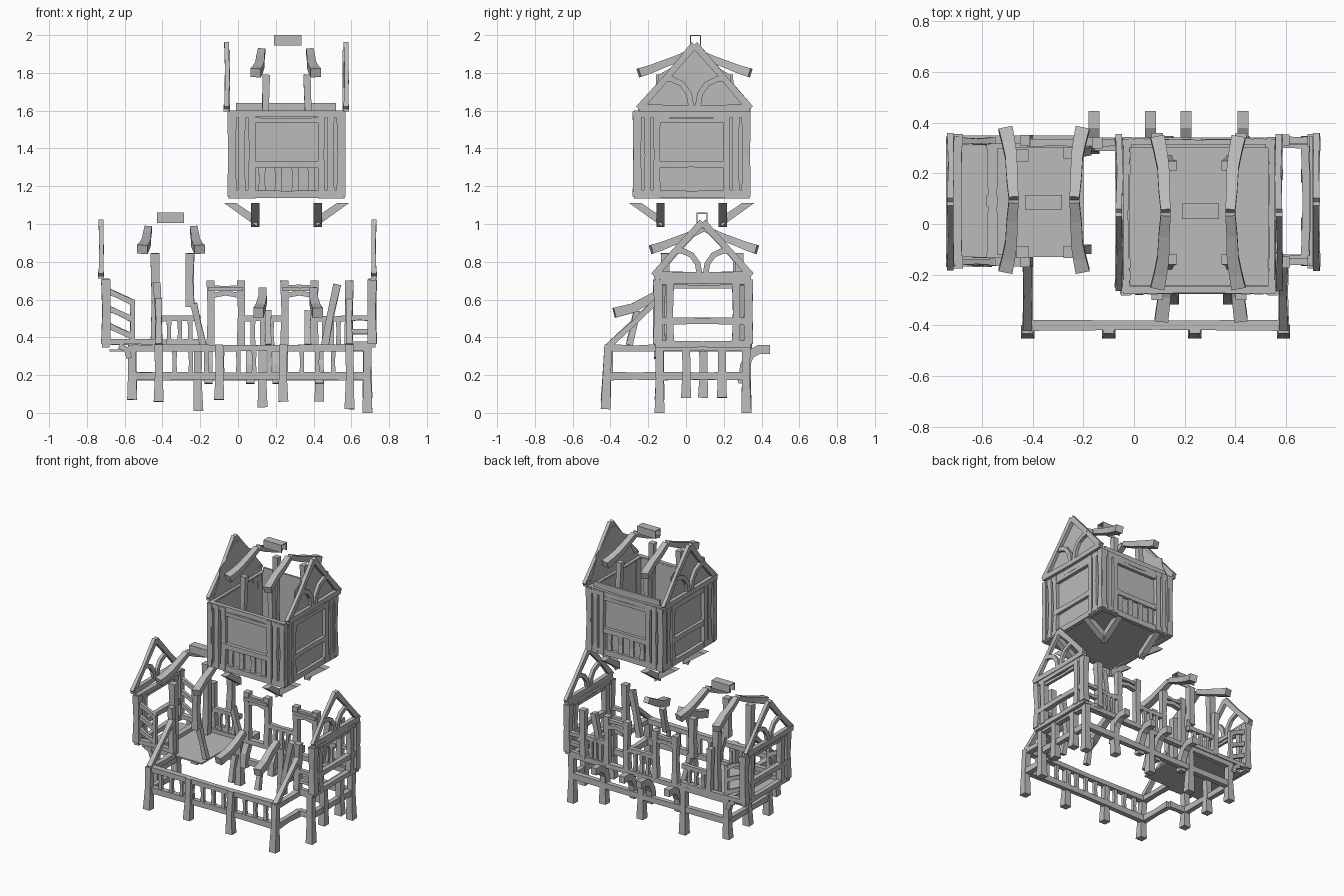
import bpy, bmesh, math, random
from mathutils import Vector as V

if "Cube" in bpy.data.objects:
    bpy.data.objects.remove(bpy.data.objects["Cube"])

random.seed(4)
mat = bpy.data.materials.new("plain_grey")
mat.diffuse_color = (0.5, 0.5, 0.5, 1)
mat.use_nodes = True
mat.node_tree.nodes["Principled BSDF"].inputs["Base Color"].default_value = mat.diffuse_color
parts = {}


def get(name):
    if name not in parts:
        parts[name] = bmesh.new()
    return parts[name]


def beam(name, pts, w, d=None, side=None, taper=(1.08, 1.08), wob=0.004):
    """Hand-hewn rectangular timber swept along a short path."""
    bm, d = get(name), d or w
    pts = [V(p) for p in pts]
    if len(pts) == 2:
        m = (pts[0] + pts[1]) / 2 + V([random.uniform(-wob, wob) for _ in range(3)])
        pts = [pts[0], m, pts[1]]
        scales = [taper[0], 0.9, taper[1]]
    else:
        n = len(pts) - 1
        scales = [taper[0] + (taper[1] - taper[0]) * i / n for i in range(n + 1)]
    rings = []
    for i, p in enumerate(pts):
        t = (pts[min(i + 1, len(pts) - 1)] - pts[max(i - 1, 0)]).normalized()
        s = V(side) if side else (V((1, 0, 0)) if abs(t.z) > 0.8 else t.cross(V((0, 0, 1))))
        s = (s - t * s.dot(t)).normalized()
        u = t.cross(s)
        k = scales[i] / 2
        rings.append([bm.verts.new(p + s * a * w * k + u * b * d * k)
                      for a, b in ((-1, -1), (1, -1), (1, 1), (-1, 1))])
    for a, b in zip(rings, rings[1:]):
        for j in range(4):
            bm.faces.new((a[j], a[(j + 1) % 4], b[(j + 1) % 4], b[j]))
    bm.faces.new(rings[0][::-1])
    bm.faces.new(rings[-1])


def prism(name, a, b):
    """Solid between two matching outlines."""
    bm = get(name)
    a, b = [bm.verts.new(p) for p in a], [bm.verts.new(p) for p in b]
    bm.faces.new(a[::-1])
    bm.faces.new(b)
    for i in range(len(a)):
        j = (i + 1) % len(a)
        bm.faces.new((a[i], a[j], b[j], b[i]))


def box(name, lo, hi):
    q = [(lo[0], lo[1]), (hi[0], lo[1]), (hi[0], hi[1]), (lo[0], hi[1])]
    prism(name, [(*p, lo[2]) for p in q], [(*p, hi[2]) for p in q])


def gable(name, x, y0, y1, zb, zt):
    yc, h = (y0 + y1) / 2, zt - zb
    X = (1, 0, 0)
    beam(name, [(x, y0, zb + .015), (x, y1, zb + .015)], .03, .035)
    for s, ye in ((-1, y0), (1, y1)):
        hw = abs(ye - yc)
        beam(name, [(x, ye, zb + .01), (x, yc, zt - .02)], .024, .036, X)
        # curved brace from the middle of the sill out to the rafter
        beam(name, [(x, yc + s * hw * a, zb + h * b) for a, b in
                    ((.06, .06), (.1, .24), (.22, .38), (.4, .45), (.54, .46))], .02, .028, X)


def rafters(name, xa, xb, yc, half, ze, zr):
    """Two bowed rafter pairs, splayed outwards at the eaves."""
    for s, x in ((-1, xa), (1, xb)):
        for q in (-1, 1):
            beam(name, [(x + s * .032 * b, yc + q * half * a, ze + (zr - ze) * c) for a, b, c in
                        ((.02, 0, 1), (.3, .2, .66), (.6, .3, .36), (.82, .65, .14), (1, 1, 0))],
                 .046, .04, (1, 0, 0), (.85, 1.2))


def ridge_cap(name, x0, x1, y, z0, z1):
    box(name, (x0, y - .03, z1 - .006), (x1, y + .03, z1))
    for s in (-1, 1):
        box(name, (x0, y + s * .027 - .003, z0), (x1, y + s * .027 + .003, z1 - .006))


# ---- Floating tower: four sides, floor, brackets ----
cx, cy, H = .257, .03, .285


def rot(k, u, out, z):
    a = k * math.pi / 2
    x, y = u, -(H + out)
    return (cx + x * math.cos(a) - y * math.sin(a), cy + x * math.sin(a) + y * math.cos(a), z)


for k in range(4):
    def R(u, o, z):
        return rot(k, u, o, z)
    p, q = R(-.28, -.012, 1.15), R(.28, -.004, 1.59)
    box("tower_wall_panel", [min(a, b) for a, b in zip(p, q)], [max(a, b) for a, b in zip(p, q)])
    sd = tuple(V(R(1, 0, 0)) - V(R(0, 0, 0)))
    for u, w in ((-.288, .045), (-.235, .035), (-.185, .036), (.185, .036), (.235, .035), (.288, .045)):
        beam("tower_post", [R(u, .005, 1.145), R(u, .005, 1.595)], w, .035, sd)
    for z, d, e in ((1.158, .042, .3), (1.582, .036, .3), (1.315, .036, .2), (1.55, .026, .2)):
        beam("tower_rail", [R(-e, .005, z), R(e, .005, z)], .03, d)
    if k % 2 == 0:
        for u in (-.13, -.045, .045, .13):
            beam("tower_baluster", [R(u, 0, 1.17), R(u, 0, 1.3)], .035, .02, sd)
    # wedge-ended diagonal brackets below each side
    for u in (-.165, .165):
        prof = ((.045, 1.11), (-.02, 1.11), (-.13, 1.035), (-.13, .985))
        prism("tower_bracket", [R(u - .022, o, z) for o, z in prof], [R(u + .022, o, z) for o, z in prof])
box("tower_floor", (-.03, -.25, 1.145), (.54, .31, 1.165))
box("tower_back_board", (-.01, .30, 1.56), (.52, .315, 1.64))
for x, s in ((.15, -1), (.365, 1)):
    for y, t in ((.23, 1), (-.14, -1)):
        beam("tower_inner_post", [(x + s * .02, y + t * .02, 1.165), (x, y, 1.79)], .036)
for x, s in ((-.06, 1), (.572, -1)):
    gable("tower_gable", x, -.25, .34, 1.6, 1.97)
    # infill following the swept roof line, set inside the frame
    half = ((.27, 1.595), (.23, 1.66), (.2, 1.72), (.19, 1.79), (.12, 1.83), (.03, 1.92))
    out = [(.045 + a, z) for a, z in half] + [(.045 - a, z) for a, z in half[::-1]]
    prism("tower_gable_infill", [(x + s * .012, *p) for p in out], [(x + s * .018, *p) for p in out])
rafters("tower_rafter", .125, .38, .045, .295, 1.80, 1.915)
ridge_cap("tower_ridge_cap", .19, .335, .05, 1.945, 2.0)

# ---- Ground storey: stepped ring of sill, top beam and front balusters ----
ring = [(-.56, .32), (.68, .32), (.68, -.14), (.59, -.14), (.59, -.40), (-.42, -.40), (-.42, -.14), (-.56, -.14)]
for a, b in zip(ring, ring[1:] + ring[:1]):
    P, Q = V(a), V(b)
    beam("ground_top_beam", [(*P, .345), (*Q, .345)], .04, .035)
    beam("ground_sill", [(*P, .195), (*Q, .195)], .035, .042)
    if a[1] == b[1] == -.40:
        for i in range(1, 12):
            c = P.lerp(Q, i / 12)
            beam("ground_baluster", [(*c, .2), (*c, .335)], .024)
for x, y, z in ((-.56, .32, .07), (-.56, -.14, .07), (-.42, -.41, .06), (-.1, -.41, .07), (.24, -.41, .06),
                (.59, -.41, .02), (.685, -.14, .0), (.685, .32, .0), (.43, .32, .06), (.13, .32, .03),
                (-.21, .32, .01), (.685, 0, .08), (.685, .19, .08), (-.56, .09, .08)):
    lean = -.015 if y < -.3 else 0
    beam("ground_post", [(x, y + lean, z), (x, y, .36)], .046, None, None, (1.15, .95))

# ---- Upper storey wings: side walls, posts, gables ----
for x, g in ((-.70, -.725), (.71, .72)):
    for y in (-.15, .33):
        beam("wing_corner_post", [(x, y, .365), (x, y, .705)], .046)
    for y in (-.085, .265):
        beam("wing_side_post", [(x, y, .37), (x, y, .69)], .04)
    for z, d in ((.365, .035), (.485, .036), (.695, .03)):
        beam("wing_side_rail", [(x, -.165, z), (x, .345, z)], .035, d)
    beam("wing_side_rail", [(x, -.08, .67), (x, .27, .67)], .02, .02)
    gable("wing_gable", g, -.17, .345, .715, 1.03)

# left wing
box("left_floor", (-.68, -.13, .325), (-.2, .31, .335))
for y in (-.15, .33):
    beam("left_floor_beam", [(-.72, y, .375), (-.4 if y < 0 else -.2, y, .375)], .035, .03)
    beam("left_wall_post", [(-.42, y, .37), (-.43, y, .69)], .038)
    for z in (.63, .54, .45):
        beam("left_slanted_rail", [(-.69, y, z + .015), (-.56, y, z - .045)], .022, .03)
    beam("left_slanted_rail", [(-.56, y, .37), (-.56, y, .6)], .025)
    # curved bracket under the overhang
    beam("left_overhang_bracket", [(-.63, y, .355), (-.59, y, .335), (-.575, y, .29)], .035, .028, (0, 1, 0))
for x, y, z0 in ((-.44, .27, .33), (-.44, -.11, .33), (-.255, .28, .56), (-.255, -.11, .56)):
    beam("left_inner_post", [(x, y, z0), (x, y, .845)], .044)
for y in (-.11, .28):
    beam("left_leaning_post", [(-.235, y, .58), (-.185, y + .01, .36)], .034)
rafters("left_rafter", -.475, -.235, .095, .28, .865, .975)
ridge_cap("left_ridge_cap", -.43, -.285, .085, 1.005, 1.06)

# right wing
for y in (-.15, .33):
    beam("right_wall_post", [(.585, y, .365), (.59, y, .70)], .042)
    for z in (.365, .5, .43):
        beam("right_wall_rail", [(.57, y, z), (.72, y, z)], .03, .026)
for y in (-.13, .3):
    beam("right_leaning_post", [(.46, y, .36), (.525, y, .68)], .038)

# ---- Back wall window bays and railing ----
for x0, x1 in ((-.145, .015), (.245, .405)):
    for x in (x0, x1):
        beam("bay_post", [(x, .32, .36), (x, .32, .70)], .04)
    beam("bay_lintel", [(x0, .32, .665), (x1, .32, .665)], .03, .022)
    beam("bay_lintel", [(x0, .32, .62), ((x0 + x1) / 2, .32, .635), (x1, .32, .62)], .03, .025)
    beam("bay_hood", [(x0 - .01, .30, .655), (x1 + .01, .30, .655)], .02, .02)
for x0, x1 in ((-.42, -.2), (.03, .23), (.42, .57)):
    beam("back_rail", [(x0, .32, .5), (x1, .32, .5)], .03, .03)
    for i in range(1, 4):
        x = x0 + (x1 - x0) * i / 4
        beam("back_baluster", [(x, .32, .36), (x, .32, .5)], .024)
# arched brackets reaching out behind
for x in (-.157, .065, .205, .43):
    beam("back_arch_bracket", [(x, y, z) for y, z in
                               ((.445, .335), (.385, .335), (.34, .31), (.31, .25), (.30, .155))],
         .04, .045, (1, 0, 0))

# ---- Front porch: curved rafters, leaning posts, sloping side beams ----
for x, s in ((.13, -1), (.40, 1)):
    beam("porch_rafter", [(x, -.12, .645), (x, -.2, .60), (x + s * .01, -.28, .555), (x + s * .022, -.38, .53)],
         .045, .045, (1, 0, 0), (.9, 1.2))
    beam("porch_post", [(x - s * .03, -.30, .36), (x - s * .03, -.26, .54)], .034)
for x in (-.42, .59):
    beam("porch_side_beam", [(x, -.41, .355), (x, -.15, .6)], .034, .03, (1, 0, 0))

# ---- Turn the collected parts into objects ----
for name, bm in parts.items():
    bmesh.ops.recalc_face_normals(bm, faces=bm.faces)
    me = bpy.data.meshes.new(name)
    bm.to_mesh(me)
    bm.free()
    me.materials.append(mat)
    bpy.context.collection.objects.link(bpy.data.objects.new(name, me))
